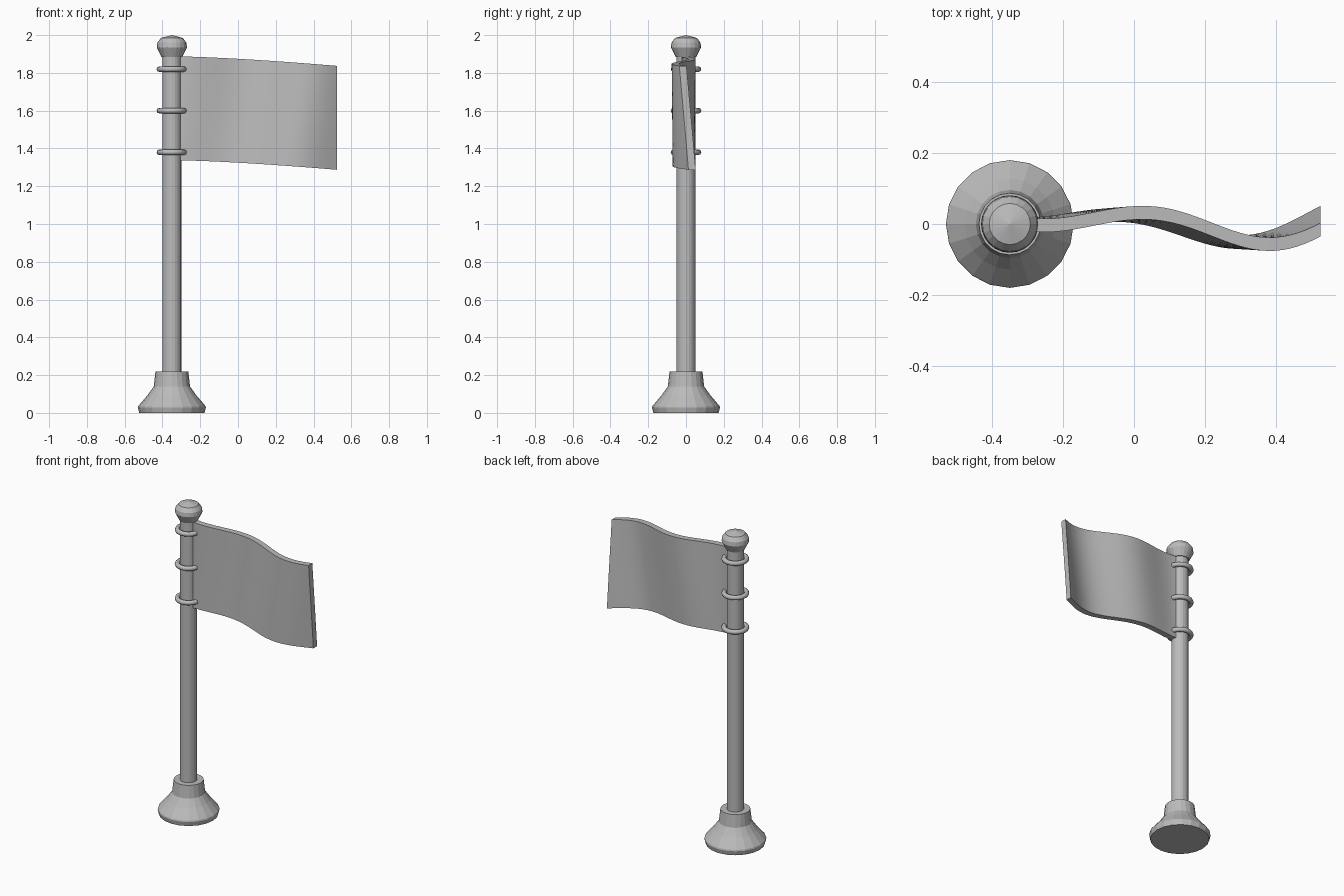
import bpy, bmesh, math

if "Cube" in bpy.data.objects:
    bpy.data.objects.remove(bpy.data.objects["Cube"], do_unlink=True)

POLE_X = -0.35
SIDES = 20

grey = bpy.data.materials.new("plain grey")
grey.use_nodes = True
grey.diffuse_color = (0.5, 0.5, 0.5, 1)
grey.node_tree.nodes["Principled BSDF"].inputs["Base Color"].default_value = (0.5, 0.5, 0.5, 1)


def finish(name, bm, x=0.0, smooth=False):
    bmesh.ops.recalc_face_normals(bm, faces=bm.faces)
    mesh = bpy.data.meshes.new(name)
    bm.to_mesh(mesh)
    bm.free()
    mesh.materials.append(grey)
    obj = bpy.data.objects.new(name, mesh)
    obj.location.x = x
    bpy.context.collection.objects.link(obj)
    if smooth:
        bpy.ops.object.select_all(action="DESELECT")
        obj.select_set(True)
        bpy.context.view_layer.objects.active = obj
        bpy.ops.object.shade_smooth_by_angle(angle=math.radians(40))
    return obj


def lathe(name, profile, sides=SIDES):
    """Turned part: (radius, height) pairs from bottom to top, capped at both ends."""
    bm = bmesh.new()
    rings = [[bm.verts.new((r * math.cos(math.tau * i / sides),
                            r * math.sin(math.tau * i / sides), z))
              for i in range(sides)] for r, z in profile]
    for low, high in zip(rings, rings[1:]):
        for i in range(sides):
            j = (i + 1) % sides
            bm.faces.new((low[i], low[j], high[j], high[i]))
    bm.faces.new(rings[0])
    bm.faces.new(rings[-1])
    bmesh.ops.remove_doubles(bm, verts=bm.verts, dist=0.0001)
    return finish(name, bm, POLE_X)


# Stepped foot, pole and rounded cap
lathe("base", [(0.173, 0), (0.18, 0.028), (0.178, 0.036), (0.128, 0.095),
               (0.096, 0.14), (0.087, 0.22)])
lathe("pole", [(0.05, 0.2), (0.05, 1.9)])
lathe("finial", [(0.055, 1.885), (0.08, 1.935), (0.077, 1.96),
                 (0.058, 1.985), (0.0005, 2.0)])

# Three loose rings holding the flag
for label, height in (("top", 1.82), ("middle", 1.6), ("bottom", 1.38)):
    bpy.ops.mesh.primitive_torus_add(location=(POLE_X, 0, height), major_radius=0.066,
                                     minor_radius=0.015, major_segments=24, minor_segments=8)
    ring = bpy.context.object
    ring.name = label + "_ring"
    ring.data.materials.append(grey)
    bpy.ops.object.shade_smooth_by_angle(angle=math.radians(50))

# Waving flag: the wave grows toward the free edge and leads at the bottom
START, END = -0.31, 0.525
COLS, ROWS = 40, 8


def flag_point(t, s, side):
    x = START + (END - START) * t
    z = 1.887 - 0.55 * s - 0.05 * t ** 1.4
    wave = 0.066 * t ** 0.75 * math.sin(math.tau * (x + 0.09 * s - 0.18) / 0.75)
    return x, -wave + side * 0.019, z


bm = bmesh.new()
sheets = [[[bm.verts.new(flag_point(c / COLS, r / ROWS, side)) for r in range(ROWS + 1)]
           for c in range(COLS + 1)] for side in (-1, 1)]
for g in sheets:
    for c in range(COLS):
        for r in range(ROWS):
            bm.faces.new((g[c][r], g[c + 1][r], g[c + 1][r + 1], g[c][r + 1]))
front, back = sheets
for r in (0, ROWS):
    for c in range(COLS):
        bm.faces.new((front[c][r], front[c + 1][r], back[c + 1][r], back[c][r]))
for c in (0, COLS):
    for r in range(ROWS):
        bm.faces.new((front[c][r], front[c][r + 1], back[c][r + 1], back[c][r]))
finish("flag", bm, smooth=True)
